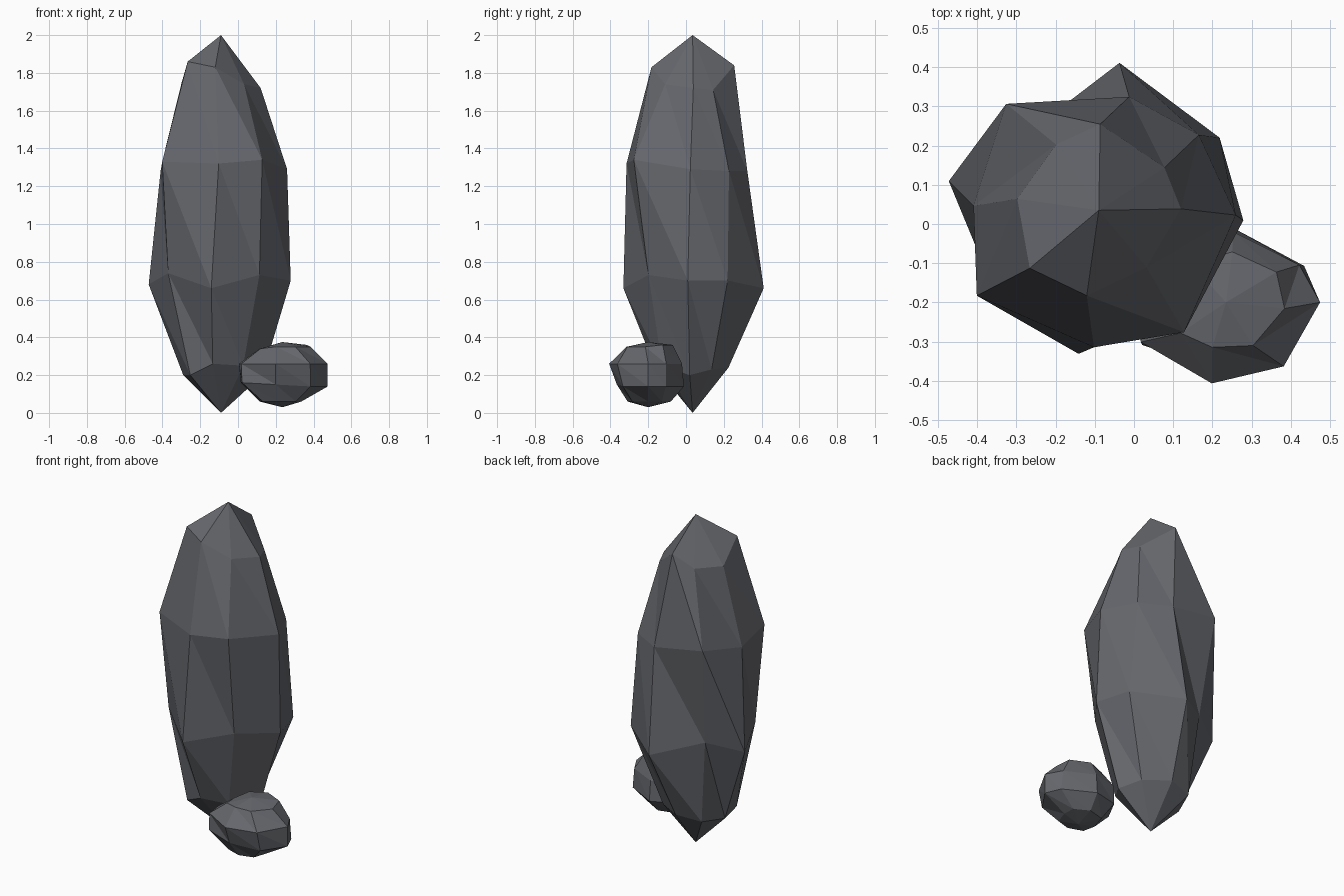
import bpy
import bmesh
from math import cos, sin, radians
from mathutils import Vector

SEGMENTS = 8

old_cube = bpy.data.objects.get("Cube")
if old_cube:
    bpy.data.objects.remove(old_cube, do_unlink=True)


def make_material(name, colour):
    material = bpy.data.materials.new(name)
    material.use_nodes = True
    material.diffuse_color = colour
    shader = next(n for n in material.node_tree.nodes if n.type == 'BSDF_PRINCIPLED')
    shader.inputs["Base Color"].default_value = colour
    shader.inputs["Roughness"].default_value = 0.9
    return material


def make_rock(name, centre, top, bottom, levels, material):
    """Chiselled rock: two tips joined by rough rings.

    Each level gives, for every segment, its reach from the axis and its
    height (both in hundredths), and its turn from an even spacing (degrees).
    """
    bm = bmesh.new()
    axis = Vector((centre[0], centre[1], 0))
    top_tip = bm.verts.new(axis + Vector((0, 0, top)))
    bottom_tip = bm.verts.new(axis + Vector((0, 0, bottom)))

    # Rings from the top downwards
    rings = []
    for reach, turn, height in levels:
        ring = []
        for i in range(SEGMENTS):
            angle = radians(i * 360 / SEGMENTS + turn[i])
            offset = Vector((reach[i] * cos(angle), reach[i] * sin(angle), height[i]))
            ring.append(bm.verts.new(axis + offset / 100))
        rings.append(ring)

    # Tip facets and slanted facets between the rings
    for i in range(SEGMENTS):
        j = (i + 1) % SEGMENTS
        bm.faces.new((top_tip, rings[0][i], rings[0][j]))
        bm.faces.new((bottom_tip, rings[-1][j], rings[-1][i]))
        for upper, lower in zip(rings, rings[1:]):
            bm.faces.new((upper[i], lower[i], lower[j]))
            bm.faces.new((upper[i], lower[j], upper[j]))

    bmesh.ops.recalc_face_normals(bm, faces=bm.faces)
    mesh = bpy.data.meshes.new(name)
    bm.to_mesh(mesh)
    bm.free()
    mesh.materials.append(material)
    rock = bpy.data.objects.new(name, mesh)
    bpy.context.collection.objects.link(rock)
    return rock


stone = make_material("dark_grey_stone", (0.13, 0.135, 0.15, 1))

# Tall standing rock
shoulder = ((21, 20, 22, 20, 21, 23, 22, 19),
            (1, -12, -1, -12, -8, -5, -8, -5),
            (172, 171, 184, 176, 175, 186, 183, 174))
upper_body = ((35, 32, 30, 36, 32, 38, 35, 38),
              (-2, -8, -15, -4, -2, -10, -2, -10),
              (129, 128, 128, 133, 128, 133, 132, 134))
lower_body = ((37, 36, 38, 27, 39, 33, 37, 31),
              (-4, -14, -8, 1, -11, -13, -8, -4),
              (70, 70, 66, 73, 68, 74, 66, 73))
foot = ((22, 18, 19, 21, 20, 23, 21, 20),
        (-4, -11, -1, -1, -1, 0, -12, -9),
        (20, 23, 24, 22, 20, 20, 26, 25))
make_rock("tall_rock", (-0.09, 0.035), 2.0, 0.0,
          (shoulder, upper_body, lower_body, foot), stone)

# Small boulder at its base
crown = ((15, 15, 13, 13, 12, 14, 12, 13),
         (-6, -14, -7, -3, 0, -11, -17, -13),
         (35, 36, 36, 35, 34, 34, 35, 35))
upper_girth = ((24, 21, 18, 20, 23, 24, 21, 22),
               (0, -18, -6, 0, 0, -20, -10, -3),
               [26] * SEGMENTS)
lower_girth = ((24, 22, 19, 20, 22, 24, 17, 20),
               (0, -20, -6, 0, 0, -18, -12, 3),
               (14, 14, 14, 15, 16, 16, 15, 14))
base = ((10, 12, 12, 13, 12, 13, 11, 11),
        (0, -8, -5, 0, 0, -8, -8, -5),
        [6] * SEGMENTS)
make_rock("small_boulder", (0.235, -0.2), 0.375, 0.03,
          (crown, upper_girth, lower_girth, base), stone)
